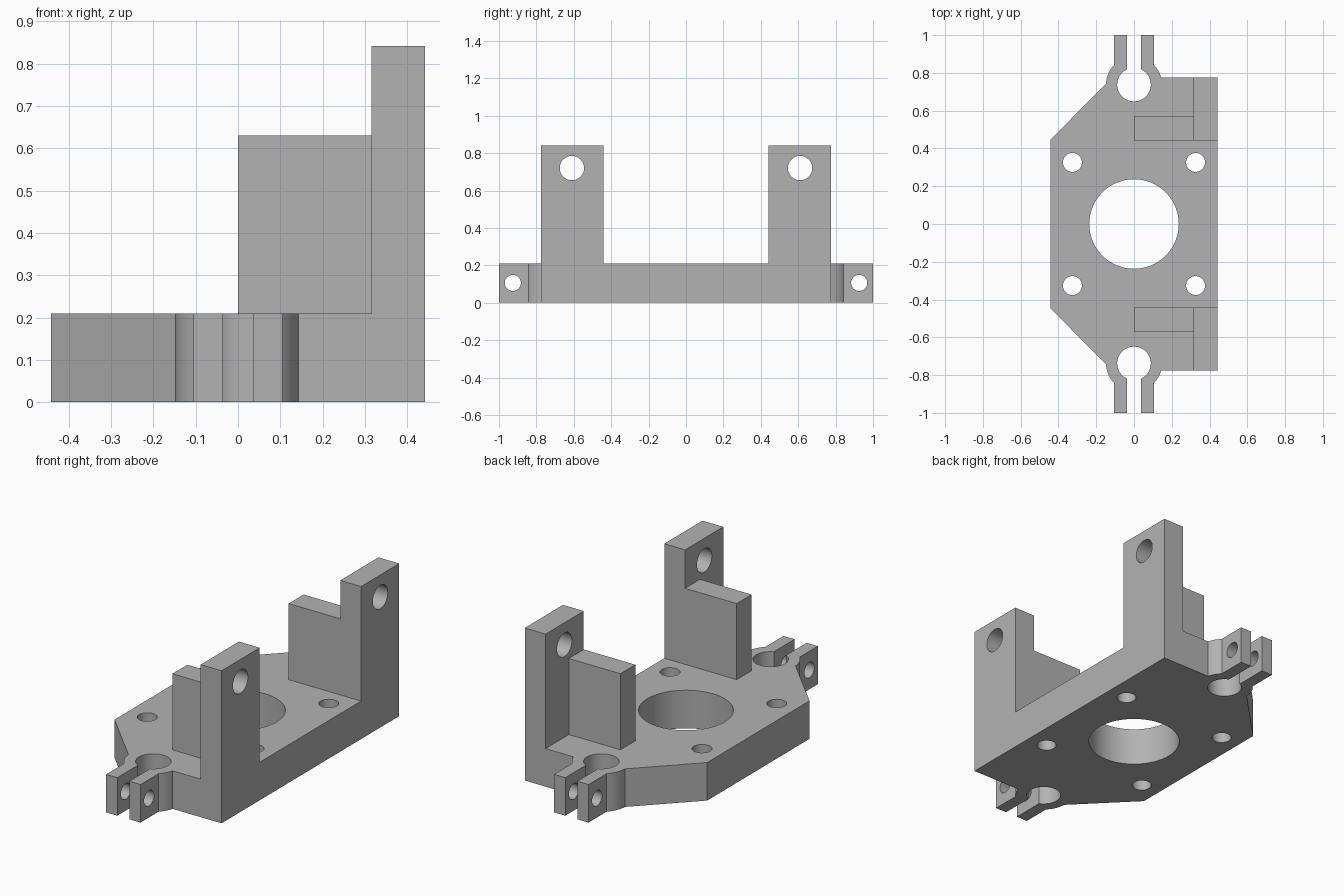
import bpy
import bmesh
from math import sin, cos, asin, pi
from mathutils import Matrix, Vector

cube = bpy.data.objects.get("Cube")
if cube:
    bpy.data.objects.remove(cube, do_unlink=True)

grey = bpy.data.materials.new("plain grey")
grey.use_nodes = True
grey.diffuse_color = (0.45, 0.45, 0.45, 1)
grey.node_tree.nodes["Principled BSDF"].inputs["Base Color"].default_value = grey.diffuse_color

# Main dimensions
SIDE = 0.442        # half width of the plate
THICK = 0.21        # plate thickness
END = 0.775         # straight end of the plate
CLAMP_Y = 0.738     # centre of the clamp ring
RING = 0.148        # outer radius of the clamp ring
TAB = 0.105         # outer face of the clamp tabs


def finish(bm, name):
    bmesh.ops.recalc_face_normals(bm, faces=bm.faces)
    mesh = bpy.data.meshes.new(name)
    bm.to_mesh(mesh)
    bm.free()
    mesh.materials.append(grey)
    obj = bpy.data.objects.new(name, mesh)
    bpy.context.collection.objects.link(obj)
    return obj


def prism(name, points, direction):
    """Extrude a closed outline of 3D points along a direction."""
    bm = bmesh.new()
    face = bm.faces.new([bm.verts.new(p) for p in points])
    result = bmesh.ops.extrude_face_region(bm, geom=[face])
    moved = [v for v in result["geom"] if isinstance(v, bmesh.types.BMVert)]
    bmesh.ops.translate(bm, verts=moved, vec=Vector(direction))
    return finish(bm, name)


def box(name, x, y, z):
    outline = [(x[0], y[0], z[0]), (x[1], y[0], z[0]), (x[1], y[1], z[0]), (x[0], y[1], z[0])]
    return prism(name, outline, (0, 0, z[1] - z[0]))


def rod(name, centre, radius, length, axis="Z"):
    turn = Matrix.Rotation(pi / 2, 4, "Y") if axis == "X" else Matrix()
    bm = bmesh.new()
    bmesh.ops.create_cone(bm, cap_ends=True, segments=64, radius1=radius, radius2=radius,
                          depth=length, matrix=Matrix.Translation(centre) @ turn)
    return finish(bm, name)


def combine(target, tool, operation):
    mod = target.modifiers.new(operation.lower(), "BOOLEAN")
    mod.operation = operation
    mod.solver = "EXACT"
    mod.object = tool
    bpy.context.view_layer.objects.active = target
    bpy.ops.object.modifier_apply(modifier=mod.name)
    bpy.data.objects.remove(tool, do_unlink=True)


def ring_arc(start, stop, steps=8):
    angles = [start + (stop - start) * i / steps for i in range(steps + 1)]
    return [(RING * cos(a), CLAMP_Y + RING * sin(a)) for a in angles]


# Plate outline with clamp tabs, mirrored front to back
low = asin((END - CLAMP_Y) / RING)
high = pi / 2 - asin(TAB / RING)
half = [(SIDE, END)] + ring_arc(low, high) + [(TAB, 1), (-TAB, 1)]
half += ring_arc(pi - high, pi - 0.04) + [(-SIDE, 0.446)]
outline = half + [(x, -y) for x, y in reversed(half)]
bracket = prism("mounting_bracket", [(x, y, 0) for x, y in outline], (0, 0, THICK))

# Upright with its lower rib, one at each end
for s in (-1, 1):
    profile = [(0, 0.1), (SIDE, 0.1), (SIDE, 0.63), (0, 0.63)]
    rib = prism("rib", [(x, s * 0.442, z) for x, z in profile], (0, s * 0.13, 0))
    upright = box("upright", (0.315, SIDE), sorted((s * 0.442, s * END)), (0.1, 0.842))
    combine(upright, rib, "UNION")
    combine(bracket, upright, "UNION")

# Centre bore and four bolt holes
cutters = [rod("bore", (0, 0, 0.1), 0.237, 0.5)]
for x in (-1, 1):
    for y in (-1, 1):
        cutters.append(rod("bolt_hole", (x * 0.326, y * 0.326, 0.1), 0.05, 0.5))

# Clamp bores, slots, pinch holes and upright holes
for s in (-1, 1):
    cutters.append(rod("clamp_bore", (0, s * CLAMP_Y, 0.1), 0.089, 0.5))
    cutters.append(box("clamp_slot", (-0.037, 0.037), sorted((s * CLAMP_Y, s * 1.1)), (-0.1, 0.4)))
    cutters.append(rod("pinch_hole", (0, s * 0.926, 0.106), 0.043, 0.5, "X"))
    cutters.append(rod("upright_hole", (0.38, s * 0.61, 0.72), 0.065, 0.5, "X"))
for cutter in cutters:
    combine(bracket, cutter, "DIFFERENCE")

# Smooth the bores and keep the machined edges crisp
bpy.ops.object.select_all(action="DESELECT")
bracket.select_set(True)
bpy.context.view_layer.objects.active = bracket
bpy.ops.object.shade_smooth_by_angle(angle=0.4)
